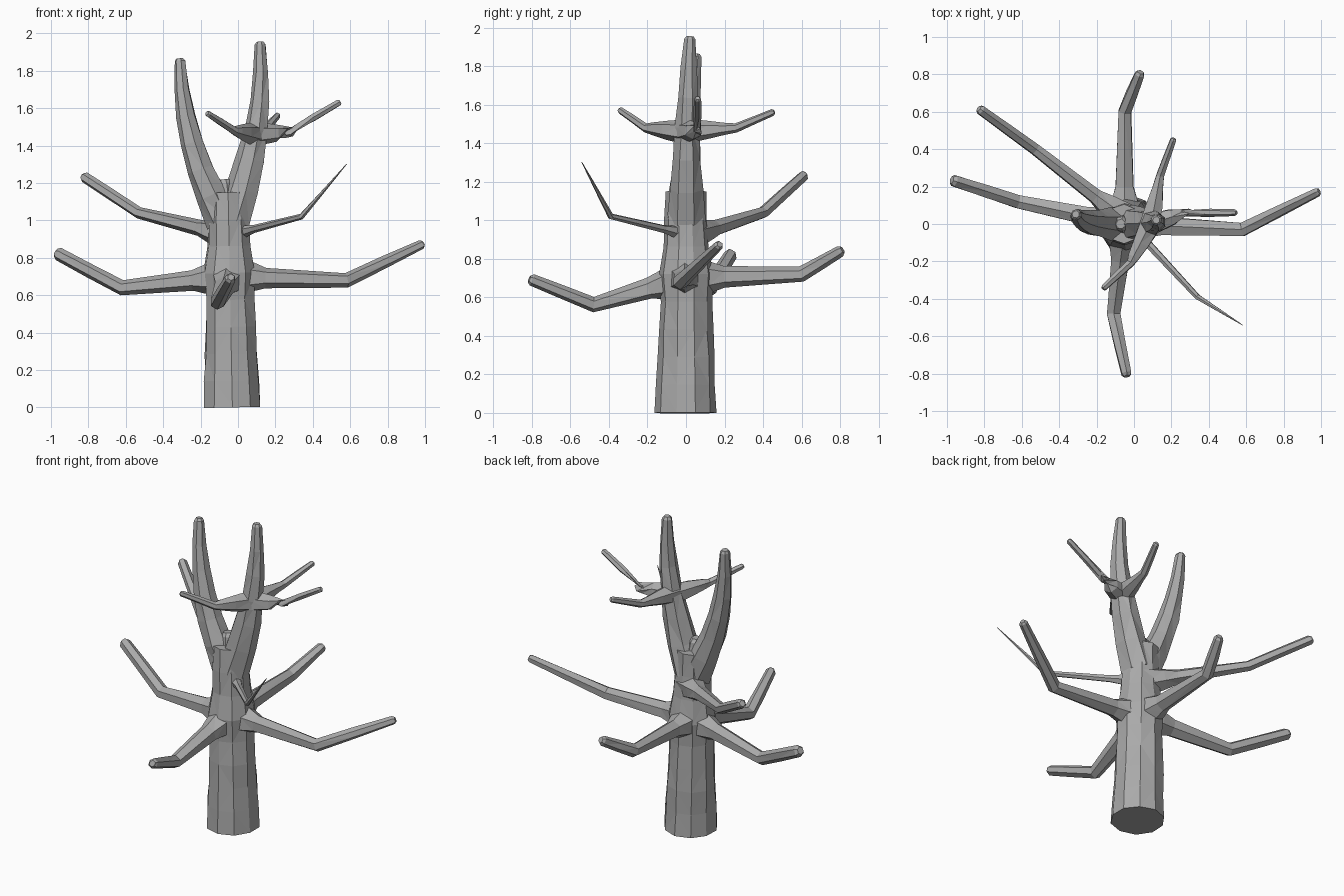
import bpy, bmesh, math, random
from mathutils import Vector

random.seed(4)
cube = bpy.data.objects.get("Cube")
if cube:
    bpy.data.objects.remove(cube)

bark = bpy.data.materials.new("grey bark")
bark.use_nodes = True
grey = (.4, .4, .4, 1)
bark.diffuse_color = grey
bark.node_tree.nodes["Principled BSDF"].inputs["Base Color"].default_value = grey


def tube(name, points, radii, sides, roughness):
    """Uneven faceted tube through the points, closed at both ends."""
    bm = bmesh.new()
    rings = []
    last = len(points) - 1
    start = (points[1] - points[0]).normalized()
    side = Vector((1, 0, 0)) if abs(start.x) < .6 else Vector((0, 1, 0))
    for i, (point, radius) in enumerate(zip(points, radii)):
        before = points[max(i - 1, 0)]
        after = points[min(i + 1, last)]
        tangent = ((point - before).normalized() + (after - point).normalized()).normalized()
        side = (side - tangent * side.dot(tangent)).normalized()
        across = tangent.cross(side)
        ring = []
        for k in range(sides):
            angle = math.tau * (k + .5) / sides
            spoke = side * math.cos(angle) + across * math.sin(angle)
            bump = 1 + random.uniform(-roughness, roughness)
            ring.append(bm.verts.new(point + spoke * radius * bump))
        rings.append(ring)
    for lower, upper in zip(rings, rings[1:]):
        for k in range(sides):
            n = (k + 1) % sides
            bm.faces.new((lower[k], lower[n], upper[n], upper[k]))
    # Split the bark into irregular facets, then close the ends
    bmesh.ops.triangulate(bm, faces=bm.faces[:])
    bm.faces.new(rings[0])
    bm.faces.new(rings[-1])
    bmesh.ops.recalc_face_normals(bm, faces=bm.faces[:])
    mesh = bpy.data.meshes.new(name)
    bm.to_mesh(mesh)
    bm.free()
    mesh.materials.append(bark)
    obj = bpy.data.objects.new(name, mesh)
    bpy.context.collection.objects.link(obj)


def add_blunt_tip(points, radii):
    """Append a narrower ring so that the limb ends in a small bevel."""
    heading = (points[-1] - points[-2]).normalized()
    points.append(points[-1] + heading * radii[-1] / 2)
    radii.append(radii[-1] * .65)


def stem(name, root, bend, tip, base, end, steps=6):
    """Upright limb along a quadratic curve, tapering evenly."""
    root, bend, tip = Vector(root), Vector(bend), Vector(tip)
    points, radii = [], []
    for i in range(steps + 1):
        t = i / steps
        points.append(root.lerp(bend, t).lerp(bend.lerp(tip, t), t))
        radii.append(base + (end - base) * t)
    add_blunt_tip(points, radii)
    tube(name, points, radii, sides=7, roughness=.07)


def branch(name, root, elbow, tip, width, taper=.6):
    """Side limb with a flared collar, one elbow and a blunt tip."""
    root, elbow, tip = Vector(root), Vector(elbow), Vector(tip)
    heading = (elbow - root).normalized()
    collar = root + heading * .12
    neck = root + heading * .2
    points = [root, collar, neck, elbow, elbow.lerp(tip, .5), tip]
    profile = [2.2, 1.6, 1.1, .8, (.8 + taper) / 2, taper]
    radii = [width * share for share in profile]
    add_blunt_tip(points, radii)
    tube(name, points, radii, sides=6, roughness=.06)


# Trunk: narrows with height and swells where the lower branches leave it
trunk_points, trunk_radii = [], []
trunk_top, trunk_rings = 1.15, 9
for i in range(trunk_rings):
    height = trunk_top * i / (trunk_rings - 1)
    swell = .02 * math.exp(-((height - .7) / .1) ** 2)
    trunk_points.append(Vector((-.03 - .02 * height, 0, height)))
    trunk_radii.append(.16 - .05 * height + swell)
tube("trunk", trunk_points, trunk_radii, sides=10, roughness=.04)

# Two upright stems forking from the trunk, with a stub between them
stem("right_stem", (-.07, 0, 1), (-.3, 0, 1.4), (-.31, .05, 1.85), base=.1, end=.03)
stem("left_stem", (-.03, 0, 1), (.15, 0, 1.5), (.12, .02, 1.94), base=.1, end=.03)
stem("fork_stub", (-.06, 0, 1), (-.06, 0, 1.1), (-.07, 0, 1.2), base=.07, end=.04, steps=2)

# Lower whorl of four thick branches
whorl = (-.05, 0, .7)
branch("lower_right_branch", whorl, (-.62, .12, .64), (-.96, .23, .82), width=.05, taper=.7)
branch("lower_left_branch", whorl, (.58, -.03, .68), (.98, .17, .87), width=.05, taper=.5)
branch("front_branch", whorl, (-.11, -.48, .56), (-.04, -.8, .69), width=.05)
branch("back_branch", whorl, (-.05, .6, .72), (.03, .8, .84), width=.05)

# Middle branch and thin twig
knot = (-.05, .03, .92)
branch("middle_right_branch", knot, (-.53, .4, 1.04), (-.82, .61, 1.23), width=.04, taper=.7)
branch("twig", knot, (.34, -.39, 1.02), (.58, -.54, 1.3), width=.02, taper=.1)

# Upper branches around a knuckle on the left stem
knuckle = (.09, 0, 1.46)
branch("upper_left_branch", knuckle, (.27, .06, 1.47), (.54, .06, 1.63), width=.03)
branch("upper_front_branch", knuckle, (-.02, -.21, 1.48), (-.16, -.34, 1.57), width=.03)
branch("upper_back_branch", knuckle, (.14, .26, 1.48), (.21, .45, 1.56), width=.03)
